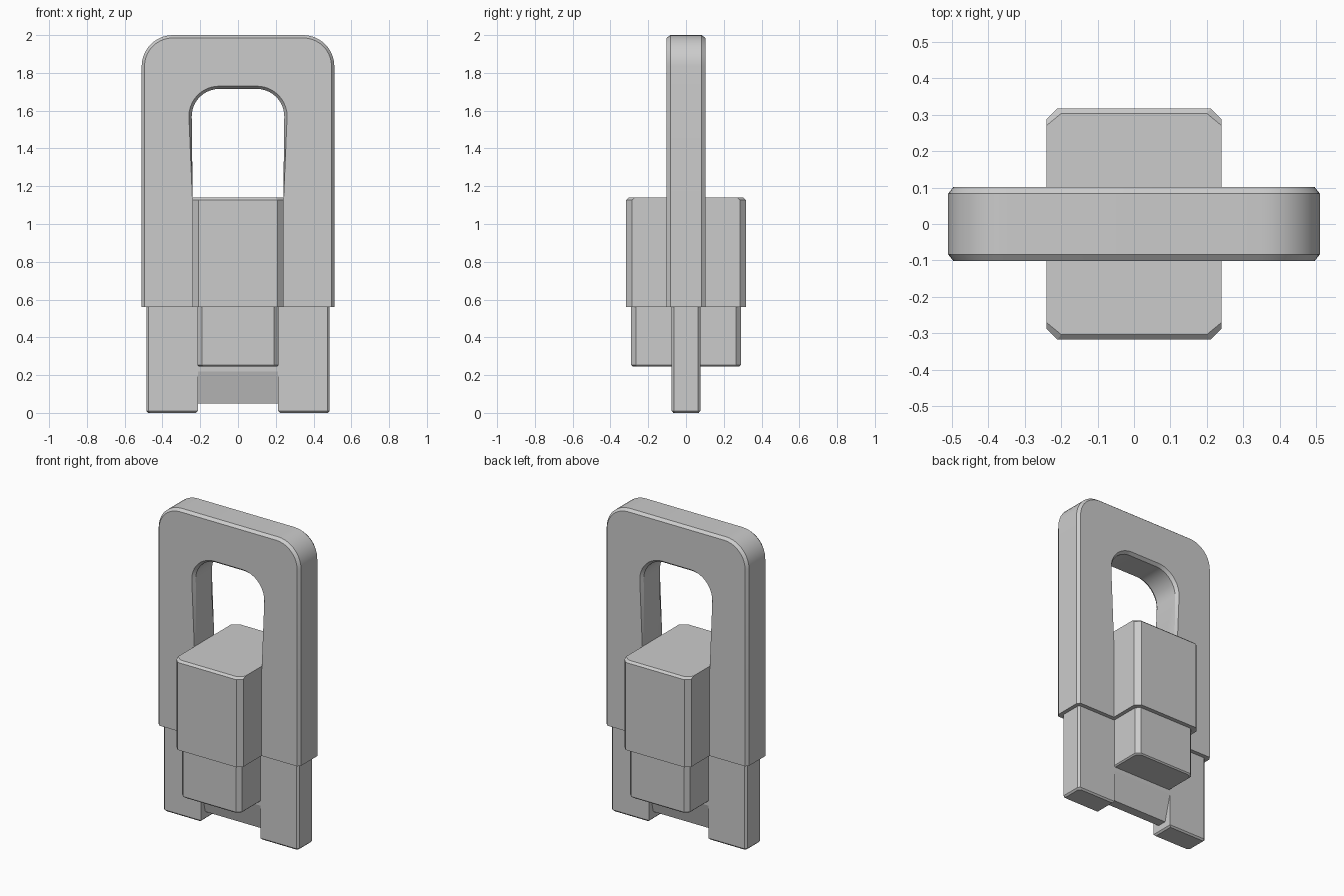
import bpy, bmesh
from math import sin, cos, pi

if "Cube" in bpy.data.objects:
    bpy.data.objects.remove(bpy.data.objects["Cube"])


def make(name, rings, angle=None):
    """Skin a row of equal closed rings and cap both ends."""
    bm = bmesh.new()
    loops = [[bm.verts.new(p) for p in r] for r in rings]
    n = len(loops[0])
    for a, b in zip(loops, loops[1:]):
        for i in range(n):
            j = (i + 1) % n
            bm.faces.new((a[i], a[j], b[j], b[i]))
    bm.faces.new(loops[0])
    bm.faces.new(loops[-1])
    bmesh.ops.recalc_face_normals(bm, faces=bm.faces)
    me = bpy.data.meshes.new(name)
    bm.to_mesh(me)
    bm.free()
    ob = bpy.data.objects.new(name, me)
    bpy.context.collection.objects.link(ob)
    if angle:
        bpy.context.view_layer.objects.active = ob
        ob.select_set(True)
        bpy.ops.object.shade_smooth_by_angle(angle=angle)
        ob.select_set(False)
    return ob


def ring(z, x0, x1, hy, c0, c1):
    """Rectangle with chamfer c0 at the x0 end and c1 at the x1 end."""
    pts = [(x0 + c0, -hy), (x1 - c1, -hy)]
    if c1:
        pts += [(x1, -hy + c1), (x1, hy - c1)]
    pts += [(x1 - c1, hy), (x0 + c0, hy)]
    if c0:
        pts += [(x0, hy - c0), (x0, -hy + c0)]
    return [(x, y, z) for x, y in pts]


def arch(xb, xm, cx, cz, r, steps=10):
    """Upside-down U in x, z: straight sides and rounded top corners."""
    half = [(xb, 0.56), (xm, 1.14)]
    half += [(cx + r * cos(pi / 2 * i / steps), cz + r * sin(pi / 2 * i / steps))
             for i in range(steps + 1)]
    return half + [(-x, z) for x, z in reversed(half)]


# Frame: chamfered section swept around the arch
outer = arch(0.51, 0.51, 0.345, 1.835, 0.165)
outer_in = arch(0.495, 0.495, 0.345, 1.835, 0.15)
hole = arch(0.23, 0.24, 0.10, 1.57, 0.145)
hole_out = arch(0.23, 0.242, 0.10, 1.57, 0.16)
sections = []
for o, oi, h, ho in zip(outer, outer_in, hole, hole_out):
    sections.append([(p[0], y, p[1]) for p, y in (
        (oi, -0.102), (o, -0.083), (o, 0.083), (oi, 0.102),
        (ho, 0.102), (h, 0.083), (h, -0.083), (ho, -0.102))])
make("frame", sections, 0.4)

# Upper block, bevelled along the front and back top edges
top = [(x, y, 1.14) for x, y in (
    (-0.20, -0.303), (0.20, -0.303), (0.24, -0.27), (0.24, 0.27),
    (0.20, 0.303), (-0.20, 0.303), (-0.24, 0.27), (-0.24, -0.27))]
make("upper_block", [ring(0.56, -0.24, 0.24, 0.317, 0.03, 0.03),
                     ring(1.127, -0.24, 0.24, 0.317, 0.03, 0.03), top])

# Lower block
make("lower_block", [ring(0.245, -0.207, 0.207, 0.282, 0.025, 0.025),
                     ring(0.253, -0.215, 0.215, 0.29, 0.025, 0.025),
                     ring(0.58, -0.215, 0.215, 0.29, 0.025, 0.025)])

# Legs, mirrored left and right
for side, s in (("right", 1), ("left", -1)):
    rings = [ring(0.0, 0.223, 0.475, 0.067, 0, 0.012),
             ring(0.01, 0.213, 0.485, 0.076, 0, 0.012),
             ring(0.6, 0.213, 0.485, 0.076, 0, 0.012)]
    make(side + "_leg", [[(s * x, y, z) for x, y, z in r] for r in rings])

# Tapered web between the legs
make("web", [ring(0.05, -0.215, 0.215, 0.03, 0, 0),
             ring(0.22, -0.215, 0.215, 0.075, 0, 0),
             ring(0.5, -0.215, 0.215, 0.075, 0, 0)])
